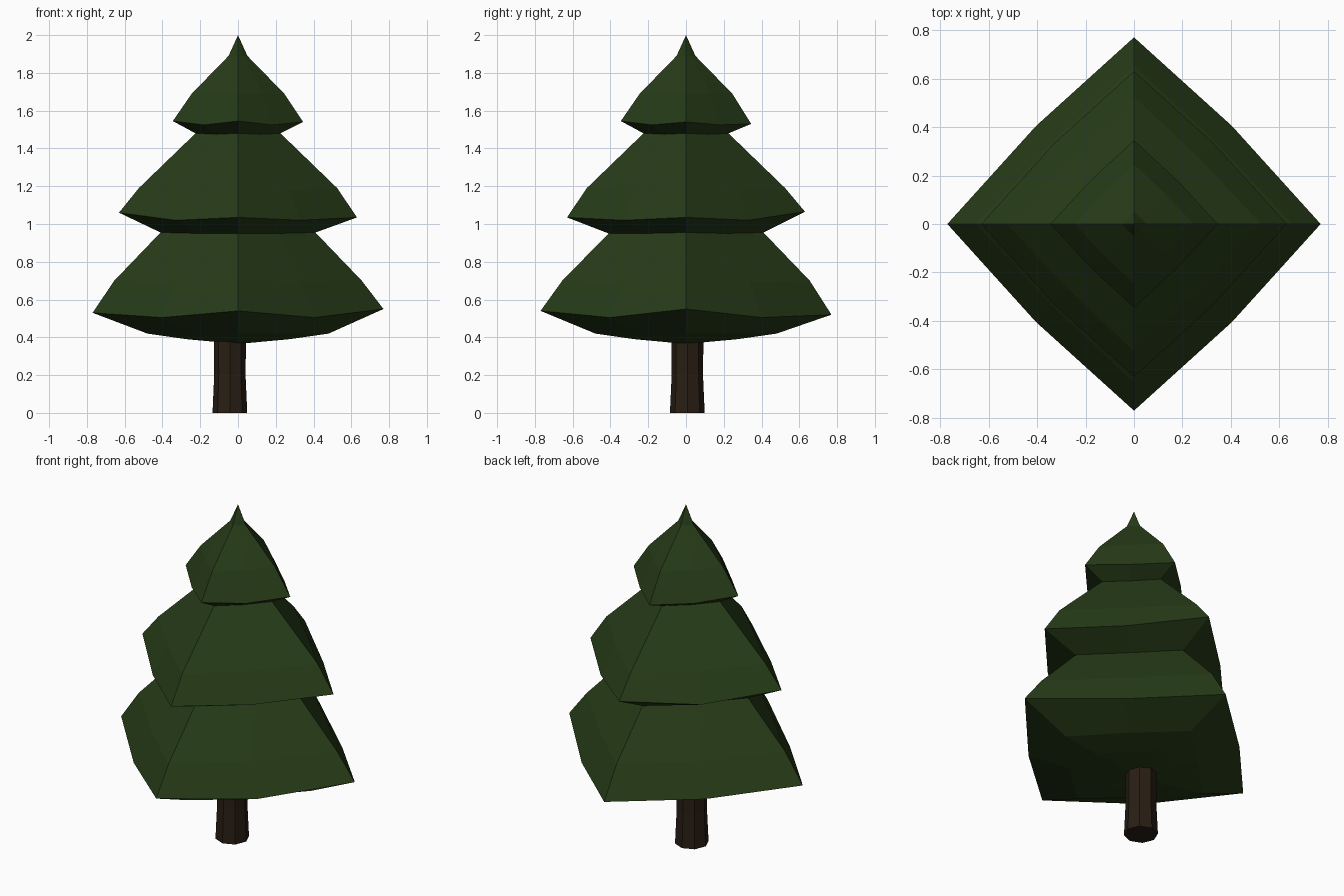
import bpy, bmesh
from math import cos, sin, pi

if "Cube" in bpy.data.objects:
    bpy.data.objects.remove(bpy.data.objects["Cube"])


def make_object(name, bm, color):
    bmesh.ops.recalc_face_normals(bm, faces=bm.faces)
    mesh = bpy.data.meshes.new(name)
    bm.to_mesh(mesh)
    bm.free()
    mat = bpy.data.materials.new(name + "_colour")
    mat.diffuse_color = (*color, 1)
    mat.use_nodes = True
    mat.node_tree.nodes["Principled BSDF"].inputs["Base Color"].default_value = mat.diffuse_color
    mesh.materials.append(mat)
    obj = bpy.data.objects.new(name, mesh)
    bpy.context.collection.objects.link(obj)
    return obj


def bridge(bm, a, b):
    n = len(a)
    for i in range(n):
        j = (i + 1) % n
        bm.faces.new((a[i], a[j], b[j], b[i]))


def cap(bm, ring, z):
    tip = bm.verts.new((0, 0, z))
    for i in range(len(ring)):
        bm.faces.new((ring[i], ring[(i + 1) % len(ring)], tip))


# Foliage rings: radius, height, side bulge, side drop, corner height offsets (+x, +y, -x, -y)
LEVEL = (0, 0, 0, 0)
RINGS = [
    (0.27, 0.39, 1.03, 0.0, LEVEL),
    (0.48, 0.42, 1.03, 0.0, LEVEL),
    (0.77, 0.535, 1.05, -0.03, (0.015, -0.015, -0.005, 0.005)),
    (0.655, 0.70, 1.03, -0.01, LEVEL),
    (0.41, 0.955, 1.02, -0.005, (0, 0, 0, -0.005)),
    (0.63, 1.05, 1.05, -0.03, (-0.015, 0.015, 0.01, -0.015)),
    (0.525, 1.19, 1.03, -0.01, LEVEL),
    (0.225, 1.48, 1.02, -0.005, LEVEL),
    (0.345, 1.54, 1.04, -0.015, (0, -0.01, 0.005, 0.005)),
    (0.245, 1.69, 1.04, 0.0, LEVEL),
    (0.05, 1.89, 1.05, 0.0, LEVEL),
]

bm = bmesh.new()
rings = []
for r, z, bulge, drop, offsets in RINGS:
    ring = []
    for k in range(4):
        a = k * pi / 2
        ring.append(bm.verts.new((r * cos(a), r * sin(a), z + offsets[k])))
        m = a + pi / 4
        s = r * cos(pi / 4) * bulge
        ring.append(bm.verts.new((s * cos(m), s * sin(m), z + drop)))
    rings.append(ring)
for low, high in zip(rings, rings[1:]):
    bridge(bm, low, high)
cap(bm, rings[0], 0.365)
cap(bm, rings[-1], 2.0)
make_object("foliage", bm, (0.02, 0.045, 0.009))

# Trunk, slightly off centre with a flared foot
bm = bmesh.new()
SIDES = 8
trunk = []
for r, z in ((0.092, 0), (0.083, 0.2), (0.086, 0.45)):
    trunk.append([bm.verts.new((-0.043 + r * cos(2 * pi * i / SIDES),
                                0.007 + r * sin(2 * pi * i / SIDES), z))
                  for i in range(SIDES)])
for low, high in zip(trunk, trunk[1:]):
    bridge(bm, low, high)
bm.faces.new(trunk[0])
bm.faces.new(trunk[-1])
make_object("trunk", bm, (0.022, 0.013, 0.007))
